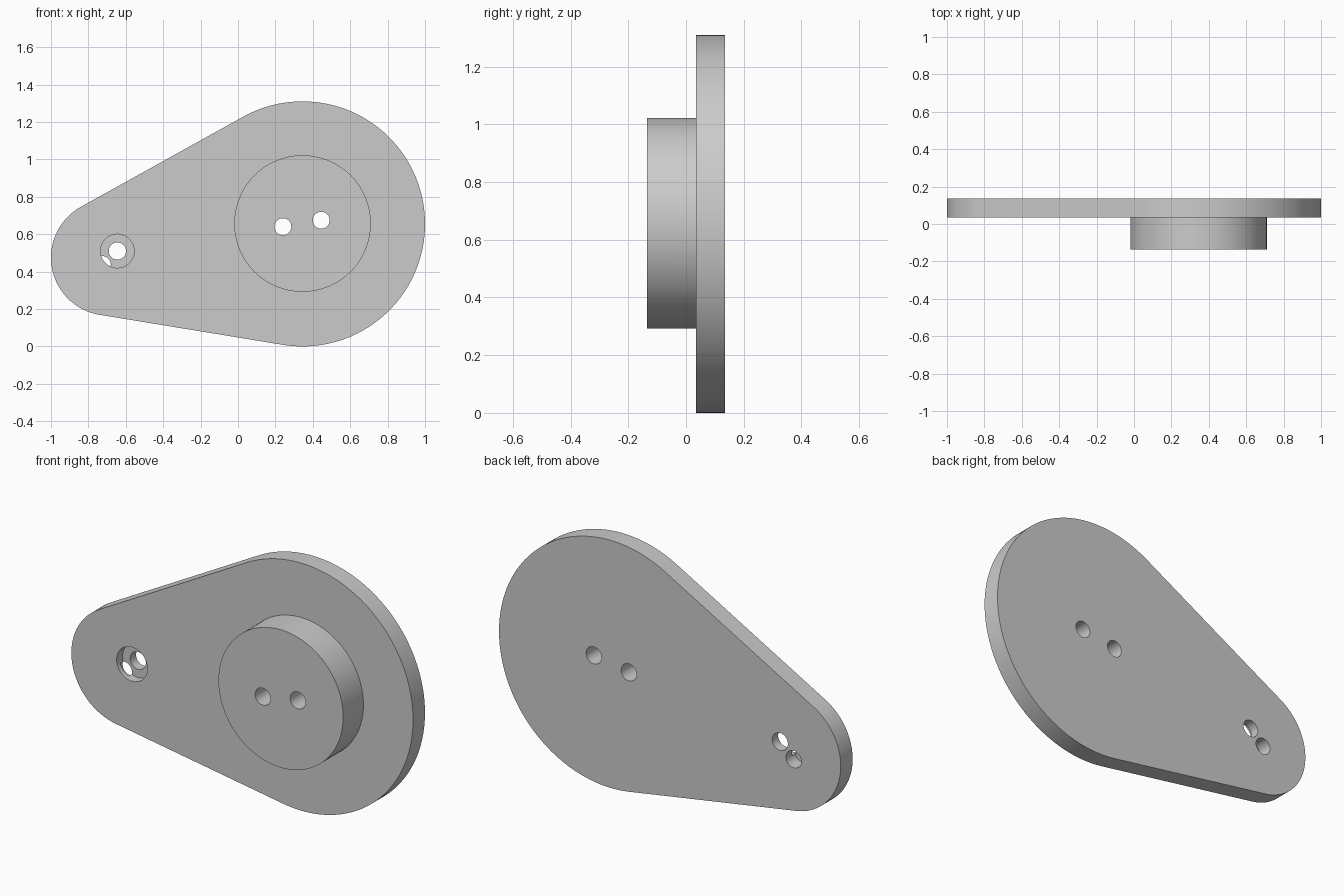
import bpy, bmesh
from math import atan2, acos, cos, sin, hypot, pi, radians

cube = bpy.data.objects.get("Cube")
if cube:
    bpy.data.objects.remove(cube, do_unlink=True)

GREY = (0.6, 0.6, 0.6, 1)
grey = bpy.data.materials.new("plain grey")
grey.use_nodes = True
grey.diffuse_color = GREY
grey.node_tree.nodes["Principled BSDF"].inputs["Base Color"].default_value = GREY


def arc(x, z, r, start, end, steps):
    """Points on an arc in the front plane."""
    angles = [start + (end - start) * i / steps for i in range(steps + 1)]
    return [(x + r * cos(a), z + r * sin(a)) for a in angles]


def circle(x, z, r, steps=64):
    return arc(x, z, r, 0, 2 * pi, steps)[:-1]


def slab(name, outline, front, back):
    """Extrude a front-plane outline from y = front to y = back."""
    bm = bmesh.new()
    face = bm.faces.new([bm.verts.new((x, front, z)) for x, z in outline])
    ext = bmesh.ops.extrude_face_region(bm, geom=[face])
    moved = [v for v in ext["geom"] if isinstance(v, bmesh.types.BMVert)]
    bmesh.ops.translate(bm, verts=moved, vec=(0, back - front, 0))
    bmesh.ops.recalc_face_normals(bm, faces=bm.faces)
    mesh = bpy.data.meshes.new(name)
    bm.to_mesh(mesh)
    bm.free()
    mesh.materials.append(grey)
    obj = bpy.data.objects.new(name, mesh)
    bpy.context.collection.objects.link(obj)
    return obj


def combine(target, tool, operation):
    """Apply a boolean and discard the tool."""
    tool.hide_render = True
    mod = target.modifiers.new(tool.name, "BOOLEAN")
    mod.operation, mod.solver, mod.object = operation, "EXACT", tool
    bpy.context.view_layer.objects.active = target
    bpy.ops.object.modifier_apply(modifier=mod.name)
    bpy.data.objects.remove(tool, do_unlink=True)


FRONT, FACE, BACK = -0.135, 0.035, 0.135
big_x, big_z, big_r = 0.345, 0.655, 0.655
small_x, small_z, small_r = -0.69, 0.475, 0.31

# Plate: two arcs joined by their common tangents
dx, dz = small_x - big_x, small_z - big_z
axis = atan2(dz, dx) % (2 * pi)
spread = acos((big_r - small_r) / hypot(dx, dz))
outline = arc(big_x, big_z, big_r, axis + spread - 2 * pi, axis - spread, 96)
outline += arc(small_x, small_z, small_r, axis - spread, axis + spread, 48)
plate = slab("pear_shaped_plate", outline, FACE, BACK)

# Round boss, sunk slightly into the plate so that it fuses cleanly
boss = slab("round_boss", circle(big_x, big_z + 0.002, 0.365, 96), FRONT, FACE + 0.03)
combine(plate, boss, "UNION")

# Holes: x, z, radius, front, back
holes = {
    "boss_hole_inner": (0.24, 0.64, 0.045, -0.3, 0.3),
    "boss_hole_outer": (0.445, 0.675, 0.045, -0.3, 0.3),
    "pivot_counterbore": (-0.645, 0.51, 0.09, -0.3, 0.085),
    "pivot_hole": (-0.645, 0.51, 0.046, 0, 0.3),
    "rear_pin_hole": (-0.725, 0.438, 0.045, 0.06, 0.3),
}
for name, (x, z, r, front, back) in holes.items():
    combine(plate, slab(name, circle(x, z, r), front, back), "DIFFERENCE")

# Smooth the curved walls, keep the rims crisp
bpy.ops.object.select_all(action="DESELECT")
plate.select_set(True)
bpy.context.view_layer.objects.active = plate
bpy.ops.object.shade_smooth_by_angle(angle=radians(30))
